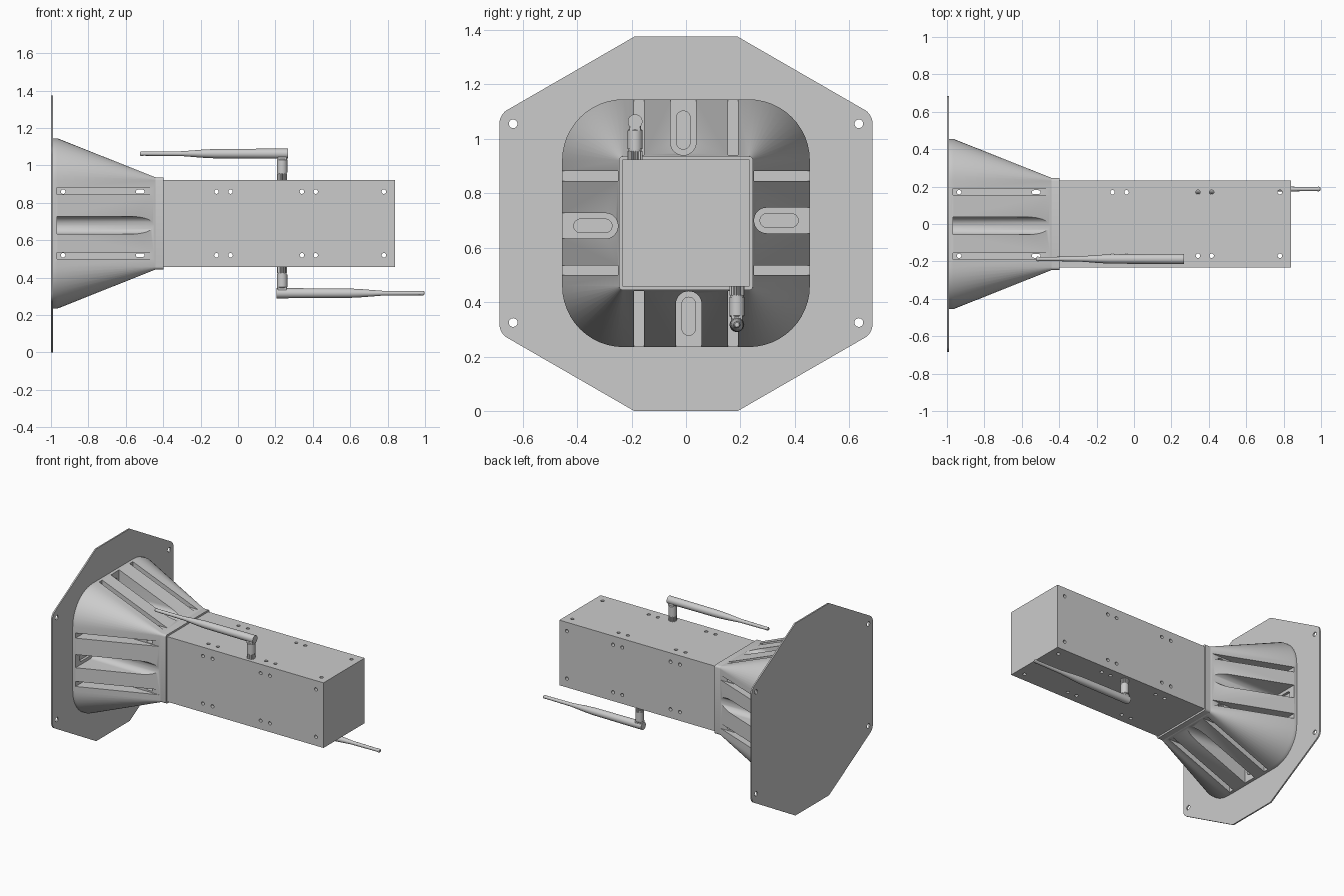
import bpy, bmesh
from math import pi, sin, cos

if "Cube" in bpy.data.objects:
    bpy.data.objects.remove(bpy.data.objects["Cube"])

C = 0.69  # height of the long axis


def rounded(cx, cy, hx, hy, r, n=8):
    """Rounded rectangle outline, counter-clockwise."""
    pts = []
    for k, (sx, sy) in enumerate([(1, 1), (-1, 1), (-1, -1), (1, -1)]):
        for i in range(n + 1):
            a = k * pi / 2 + i / n * pi / 2
            pts.append((cx + sx * (hx - r) + r * cos(a), cy + sy * (hy - r) + r * sin(a)))
    return pts


def circle(cx, cy, r, n=16):
    return [(cx + r * cos(2 * pi * i / n), cy + r * sin(2 * pi * i / n)) for i in range(n)]


def loft(bm, sections, axis='x'):
    """Skin a list of (position, outline) along an axis, with end caps."""
    put = {'x': lambda t, a, b: (t, a, b), 'y': lambda t, a, b: (a, t, b),
           'z': lambda t, a, b: (a, b, t)}[axis]
    rings = [[bm.verts.new(put(t, a, b)) for a, b in pts] for t, pts in sections]
    n = len(rings[0])
    for p, q in zip(rings, rings[1:]):
        for i in range(n):
            bm.faces.new((p[i], p[(i + 1) % n], q[(i + 1) % n], q[i]))
    bm.faces.new(rings[0])
    bm.faces.new(rings[-1])


def prism(bm, pts, lo, hi, axis='x'):
    loft(bm, [(lo, pts), (hi, pts)], axis)


def finish(name, bm, z=C):
    bmesh.ops.remove_doubles(bm, verts=bm.verts, dist=1e-5)
    bmesh.ops.recalc_face_normals(bm, faces=bm.faces)
    me = bpy.data.meshes.new(name)
    bm.to_mesh(me)
    bm.free()
    ob = bpy.data.objects.new(name, me)
    ob.location.z = z
    bpy.context.collection.objects.link(ob)
    return ob


def activate(ob):
    bpy.ops.object.select_all(action='DESELECT')
    ob.select_set(True)
    bpy.context.view_layer.objects.active = ob


def smooth(ob):
    activate(ob)
    bpy.ops.object.shade_smooth_by_angle(angle=pi / 6)


def cut(ob, *cutters):
    activate(ob)
    for c in cutters:
        m = ob.modifiers.new("cut", 'BOOLEAN')
        m.operation, m.solver, m.object = 'DIFFERENCE', 'EXACT', c
        bpy.ops.object.modifier_apply(modifier=m.name)
        bpy.data.objects.remove(c)
    smooth(ob)


def hole_cutter(axis, outlines):
    """Holes straight through, in rows either side of the axis."""
    bm = bmesh.new()
    for side in (-0.17, 0.17):
        for x, hx, r in outlines:
            prism(bm, rounded(x, side, hx, r, r, 5), -0.8, 0.8, axis)
    return finish("hole_cutter", bm)


# Mounting plate: elongated octagon with rounded side corners and four bolt holes
bm = bmesh.new()
octagon = [(0.19, 0.6875), (-0.19, 0.6875), (-0.685, 0.402), (-0.685, -0.402),
           (-0.19, -0.6875), (0.19, -0.6875), (0.685, -0.402), (0.685, 0.402)]
prism(bm, octagon, -1.0, -0.99)
corners = [e for e in bm.edges if all(abs(v.co.y) > 0.6 for v in e.verts)
           and abs(e.verts[0].co.x - e.verts[1].co.x) > 0.005]
bmesh.ops.bevel(bm, geom=corners, offset=0.03, segments=5, profile=0.5, affect='EDGES')
plate = finish("mounting_plate", bm, 0.6875)
bm = bmesh.new()
for y in (-0.635, 0.635):
    for z in (-0.365, 0.365):
        prism(bm, circle(y, z, 0.016, 20), -1.1, -0.9)
cut(plate, finish("bolt_cutter", bm))

# Flared base: rounded square narrowing to the square collar
bm = bmesh.new()
wide, narrow = rounded(0, 0, 0.455, 0.455, 0.225, 12), rounded(0, 0, 0.246, 0.246, 0.015, 12)
loft(bm, [(-0.99, wide), (-0.965, wide), (-0.44, narrow)])
base = finish("flared_base", bm)

# Channels cut along the axis: a round-ended one and two narrow ones per side
channels, pockets = bmesh.new(), bmesh.new()
for k in range(4):
    c, s = round(cos(k * pi / 2)), round(sin(k * pi / 2))

    def turn(pts):
        return [(c * a - s * b, s * a + c * b) for a, b in pts]
    prism(channels, turn(rounded(-0.01, 0.45, 0.047, 0.2, 0.0465)), -0.967, -0.3)
    for a in (-0.173, 0.173):
        prism(channels, turn([(a - 0.018, 0.25), (a + 0.018, 0.25),
                              (a + 0.018, 0.6), (a - 0.018, 0.6)]), -0.967, -0.3)
    prism(pockets, turn(rounded(-0.01, 0.342, 0.025, 0.07, 0.0245)), -0.985, -0.9)
base_holes = [(-0.935, 0.012, 0.0119), (-0.523, 0.023, 0.0105)]
cut(base, finish("channel_cutter", channels), finish("pocket_cutter", pockets),
    hole_cutter('y', base_holes), hole_cutter('z', base_holes))

# Collar between base and housing
bm = bmesh.new()
prism(bm, rounded(0, 0, 0.246, 0.246, 0.015, 4), -0.44, -0.398)
smooth(finish("collar", bm))

# Square housing with screw holes through both directions
bm = bmesh.new()
h = 0.233
prism(bm, [(-h, -h), (h, -h), (h, h), (-h, h)], -0.41, 0.84)
housing = finish("housing", bm)
screws = [(x, 0.012, 0.0119) for x in (-0.115, -0.04, 0.342, 0.415, 0.78)]
cut(housing, hole_cutter('y', screws), hole_cutter('z', screws))


# Hinged aerials: the lower one is the upper one turned half round
def aerial(prefix, s):
    def part(name, bm):
        ob = finish(prefix + name, bm)
        ob.location = (0.236, -0.187 * s, C)
        ob.rotation_euler.y = 0 if s > 0 else pi
        smooth(ob)

    # Ribbed nut, sleeve and hinge neck
    bm = bmesh.new()
    ribs = [(r * cos(a), r * sin(a)) for i in range(10)
            for a, r in ((i * pi / 5 + d * pi / 20, 0.027 if d in (1, 2) else 0.022)
                         for d in (0, 1, 2, 3))]
    prism(bm, ribs, 0.23, 0.266, 'z')
    part("aerial_nut", bm)
    bm = bmesh.new()
    loft(bm, [(z, circle(0, 0, r, 24)) for z, r in
              ((0.264, 0.024), (0.272, 0.024), (0.272001, 0.028), (0.34, 0.028), (0.345, 0.024))], 'z')
    part("aerial_sleeve", bm)
    bm = bmesh.new()
    prism(bm, rounded(0, 0, 0.025, 0.021, 0.006, 3), 0.34, 0.375, 'z')
    part("aerial_hinge", bm)
    # Tapered rod
    bm = bmesh.new()
    profile = [(0.03, 0.027), (-0.03, 0.027), (-0.36, 0.025), (-0.42, 0.022), (-0.535, 0.013),
               (-0.74, 0.011), (-0.75, 0.0125), (-0.756, 0.0115), (-0.76, 0.008)]
    loft(bm, [(x, circle(0, 0.373, r, 24)) for x, r in profile])
    part("aerial_rod", bm)


aerial("upper_", 1)
aerial("lower_", -1)
